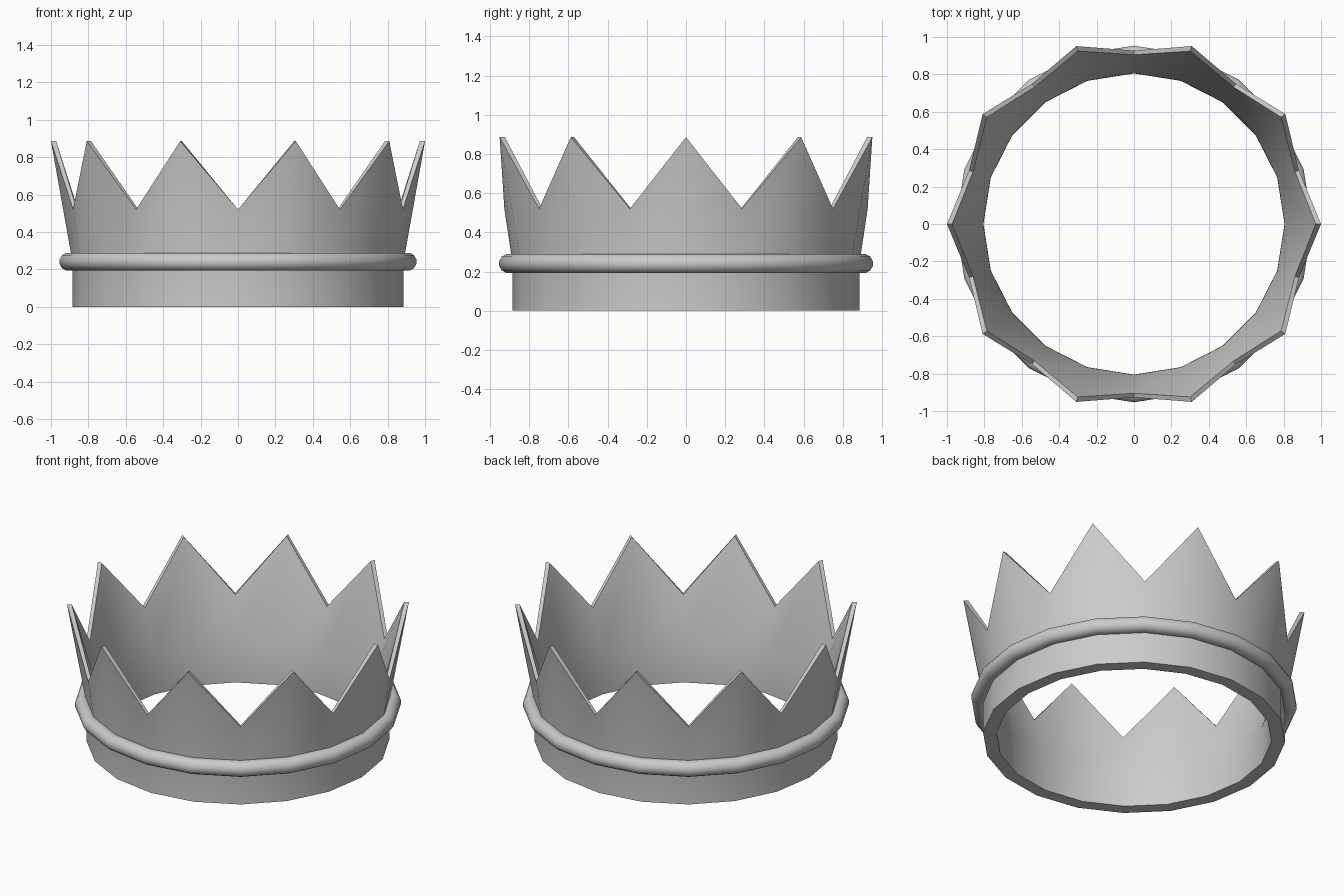
import bpy, bmesh, math

if "Cube" in bpy.data.objects:
    bpy.data.objects.remove(bpy.data.objects["Cube"])

SIDES = 20  # two columns per spike: peak, valley


def polar(r, z, i):
    a = 2 * math.pi * i / SIDES
    return (r * math.cos(a), r * math.sin(a), z)


def lathe(name, profile_at):
    """Sweep a closed (radius, z) profile around z; the profile may vary per column."""
    bm = bmesh.new()
    cols = [[bm.verts.new(polar(r, z, i)) for r, z in profile_at(i)] for i in range(SIDES)]
    n = len(cols[0])
    for i in range(SIDES):
        a, b = cols[i], cols[(i + 1) % SIDES]
        for j in range(n):
            k = (j + 1) % n
            bm.faces.new((a[j], b[j], b[k], a[k]))
    bmesh.ops.recalc_face_normals(bm, faces=bm.faces)
    for f in bm.faces:
        f.smooth = True
    mesh = bpy.data.meshes.new(name)
    bm.to_mesh(mesh)
    bm.free()
    obj = bpy.data.objects.new(name, mesh)
    bpy.context.collection.objects.link(obj)
    return obj


# Tapered wall: upright base, flared upper part ending in peaks and valleys
def wall_profile(i):
    if i % 2 == 0:
        outer, inner, top = 1.0, 0.972, 0.886
    else:
        outer, inner, top = 0.927, 0.905, 0.52
    return [(0.885, 0), (0.885, 0.24), (outer, top), (inner, top), (0.806, 0.24), (0.805, 0)]


# Rounded band around the wall
def band_profile(i):
    angles = [math.radians(15 + 30 * k) for k in range(12)]
    return [(0.906 + 0.049 * math.cos(t), 0.241 + 0.049 * math.sin(t)) for t in angles]


wall = lathe("crown_wall", wall_profile)
band = lathe("crown_band", band_profile)

# Keep the wall's rims crisp
bpy.ops.object.select_all(action='DESELECT')
wall.select_set(True)
bpy.context.view_layer.objects.active = wall
bpy.ops.object.shade_smooth_by_angle(angle=math.radians(35))
